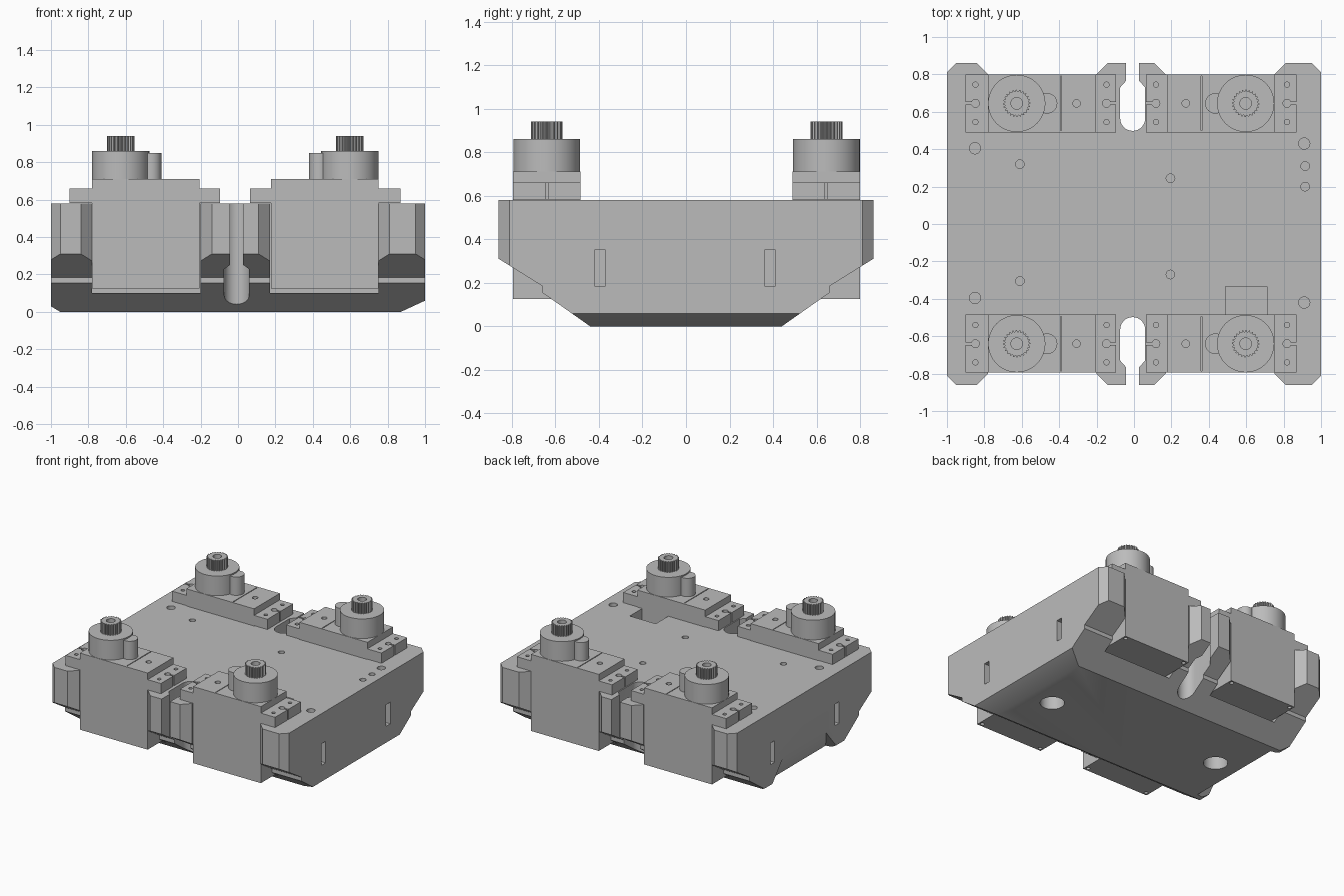
import bpy, bmesh, math
from mathutils import Matrix, Vector

if "Cube" in bpy.data.objects:
    bpy.data.objects.remove(bpy.data.objects["Cube"], do_unlink=True)

grey = bpy.data.materials.new("plain_grey")
grey.use_nodes = True
GREY = (0.5, 0.5, 0.5, 1)
grey.diffuse_color = GREY
grey.node_tree.nodes["Principled BSDF"].inputs["Base Color"].default_value = GREY

MID = -0.015                     # mirror line of the motor layout
ROWS = (-0.64, 0.645)            # y centres of the motor rows
PLACE = {"x": lambda p, h: (h, *p), "y": lambda p, h: (p[0], h, p[1]), "z": lambda p, h: (*p, h)}


def prism(name, pts, lo, hi, axis="z"):
    """Extrude a flat outline along an axis."""
    bm = bmesh.new()
    low, high = ([bm.verts.new(PLACE[axis](p, h)) for p in pts] for h in (lo, hi))
    bm.faces.new(low)
    bm.faces.new(high)
    for i in range(len(pts)):
        j = (i + 1) % len(pts)
        bm.faces.new((low[i], low[j], high[j], high[i]))
    return finish(name, bm)


def finish(name, bm):
    bmesh.ops.recalc_face_normals(bm, faces=bm.faces)
    mesh = bpy.data.meshes.new(name)
    bm.to_mesh(mesh)
    bm.free()
    mesh.materials.append(grey)
    ob = bpy.data.objects.new(name, mesh)
    bpy.context.collection.objects.link(ob)
    return ob


def box(name, x0, x1, y0, y1, z0, z1):
    return prism(name, [(x0, y0), (x1, y0), (x1, y1), (x0, y1)], z0, z1)


def circle(x, y, r, n=32):
    return [(x + r * math.cos(math.tau * i / n), y + r * math.sin(math.tau * i / n)) for i in range(n)]


def disc(name, x, y, r, z0, z1, n=32):
    return prism(name, circle(x, y, r, n), z0, z1)


def activate(ob):
    bpy.ops.object.select_all(action="DESELECT")
    ob.select_set(True)
    bpy.context.view_layer.objects.active = ob


def carve(ob, cutter, operation="DIFFERENCE"):
    cutter.hide_render = True
    mod = ob.modifiers.new("carve", "BOOLEAN")
    mod.operation, mod.object, mod.solver = operation, cutter, "EXACT"
    activate(ob)
    bpy.ops.object.modifier_apply(modifier=mod.name)
    bpy.data.objects.remove(cutter, do_unlink=True)


def smooth(ob):
    activate(ob)
    bpy.ops.object.shade_smooth_by_angle(angle=math.radians(30))


# Chassis: side profile trimmed by the front profile and the plan
half = [(0.44, 0), (0.66, 0.155), (0.66, 0.185), (0.86, 0.31), (0.86, 0.58)]
body = prism("chassis", half + [(-y, z) for y, z in reversed(half)], -1, 1, "x")
front = [(-0.95, 0), (0.87, 0), (1, 0.06), (1, 0.7), (-1, 0.7), (-1, 0.03)]
carve(body, prism("cut", front, -1.2, 1.2, "y"), "INTERSECT")
plan = [(s * x, t * y) for s, t, order in ((1, 1, 1), (-1, 1, -1), (-1, -1, 1), (1, -1, -1))
        for x, y in [(1, 0.81), (0.95, 0.86)][::order]]
carve(body, prism("cut", plan, -0.2, 0.9), "INTERSECT")

# Motor pockets with flared mouths, and keyhole slots between them
for t in (1, -1):
    for s in (1, -1):
        pocket = [(-0.78, 0.488), (-0.2, 0.488), (-0.2, 0.8), (-0.1, 0.9), (-0.88, 0.9), (-0.78, 0.8)]
        pts = [(x if s > 0 else 2 * MID - x, t * y) for x, y in pocket]
        carve(body, prism("cut", pts, 0.1, 0.8))
    arc = [(-0.007 + 0.067 * math.cos(a), 0.565 - 0.067 * math.sin(a))
           for a in (math.pi * i / 16 for i in range(17))]
    slot = arc + [(-0.074, 0.73), (-0.043, 0.765), (-0.043, 0.95), (0.028, 0.95), (0.028, 0.765), (0.06, 0.73)]
    carve(body, prism("cut", [(x, t * y) for x, y in slot], -0.2, 0.8))

# Cable recess beside one motor
carve(body, box("cut", 0.49, 0.71, -0.52, -0.335, 0.3, 0.8))

# Upright slots in both sides
for s in (1, -1):
    for y in (-0.395, 0.385):
        carve(body, box("cut", min(s * 0.93, s * 1.1), max(s * 0.93, s * 1.1), y - 0.025, y + 0.025, 0.185, 0.35))

# Deck holes and underside sockets
for x, y, r in ((-0.85, 0.405, 0.03), (-0.85, -0.395, 0.03), (0.91, 0.43, 0.03), (0.91, -0.42, 0.03),
                (0.915, 0.31, 0.023), (0.915, 0.2, 0.023), (-0.61, 0.32, 0.023),
                (-0.61, -0.305, 0.023), (0.195, 0.245, 0.023), (0.195, -0.27, 0.023)):
    carve(body, disc("cut", x, y, r, 0.5, 0.7, 24))
for x, y in ((0.68, -0.07), (-0.72, 0.02)):
    carve(body, disc("cut", x, y, 0.085, -0.1, 0.12))

# Tapered scoop under the right edge
bm = bmesh.new()
for co in ((-1.01, 0.42, -0.01), (-1.01, 0.25, 0.19), (-0.9, 0.4, -0.01)):
    for t in (1, -1):
        bm.verts.new((co[0], t * co[1], co[2]))
bmesh.ops.convex_hull(bm, input=bm.verts)
carve(body, finish("cut", bm))
smooth(body)


# One motor, built around y = 0
case = box("motor_case", -0.78, -0.207, -0.155, 0.155, 0.125, 0.71)
carve(case, box("cut", -0.394, -0.388, -0.145, 0.145, 0.7, 0.8))
carve(case, disc("cut", -0.307, 0, 0.02, 0.68, 0.8, 20))
for x in (-0.755, -0.232):
    for y in (-0.13, 0.13):
        carve(case, disc("cut", x, y, 0.014, 0.1, 0.15, 16))

tabs = []
for name, x0, x1, hole_x, slit in (("outer_tab", -0.9, -0.78, -0.848, (-0.95, -0.85)),
                                   ("inner_tab", -0.207, -0.095, -0.147, (-0.145, -0.05))):
    tab = box(name, x0, x1, -0.155, 0.155, 0.582, 0.66)
    carve(tab, disc("cut", hole_x, 0, 0.021, 0.5, 0.8, 20))
    carve(tab, box("cut", *slit, -0.006, 0.006, 0.5, 0.8))
    for y in (-0.1, 0.1):
        carve(tab, disc("cut", hole_x, y, 0.014, 0.62, 0.8, 16))
    tabs.append(tab)

turret = disc("gear_turret", -0.627, 0, 0.153, 0.7, 0.86, 64)
lobe = disc("gear_lobe", -0.465, 0, 0.055, 0.7, 0.85)

# Toothed output shaft with a screw hole
TEETH = 24
star = []
for i in range(TEETH * 4):
    r = 0.073 if i % 4 < 2 else 0.064
    a = math.tau * i / (TEETH * 4)
    star.append((-0.627 + r * math.cos(a), r * math.sin(a)))
shaft = prism("output_shaft", star, 0.85, 0.94)
carve(shaft, disc("cut", -0.627, 0, 0.031, 0.88, 1))

motor = [case, *tabs, turret, lobe, shaft]
for ob in (turret, lobe, case):
    smooth(ob)

# Copies of the motor at all four pockets
flip = Matrix.Translation(Vector((2 * MID, 0, 0))) @ Matrix.Scale(-1, 4, Vector((1, 0, 0)))
for part in motor:
    base = part.name
    flipped = part.data.copy()
    flipped.transform(flip)
    flipped.flip_normals()
    for side, mesh in (("right", part.data), ("left", flipped)):
        for end, y in zip(("front", "rear"), ROWS):
            ob = bpy.data.objects.new(f"{end}_{side}_{base}", mesh)
            ob.location.y = y
            bpy.context.collection.objects.link(ob)
    bpy.data.objects.remove(part, do_unlink=True)
